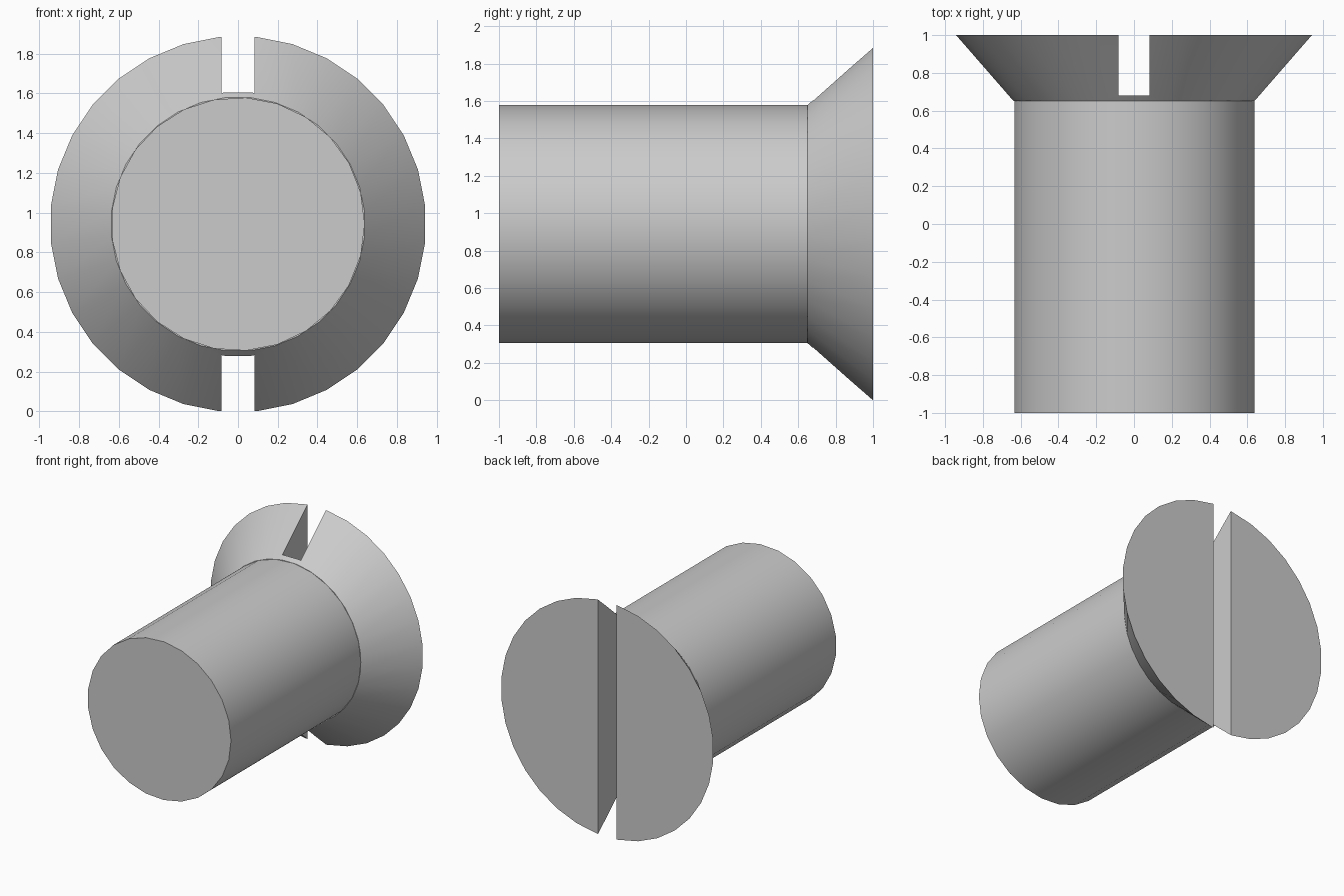
import bpy, bmesh, math

if "Cube" in bpy.data.objects:
    bpy.data.objects.remove(bpy.data.objects["Cube"])

AXIS_Z = 0.942

steel = bpy.data.materials.new("plain grey steel")
steel.use_nodes = True
GREY = (0.6, 0.6, 0.6, 1)
steel.diffuse_color = GREY
steel.node_tree.nodes["Principled BSDF"].inputs["Base Color"].default_value = GREY


def turned_part(name, sides, profile, offset=0.0):
    """Closed solid turned about the y axis; profile is (radius, y) pairs."""
    bm = bmesh.new()
    rings = []
    for r, y in profile:
        angles = [math.tau * (i + offset) / sides for i in range(sides)]
        rings.append([bm.verts.new((r * math.cos(a), y, AXIS_Z + r * math.sin(a)))
                      for a in angles])
    for lower, upper in zip(rings, rings[1:]):
        for i in range(sides):
            j = (i + 1) % sides
            bm.faces.new((lower[i], lower[j], upper[j], upper[i]))
    bm.faces.new(rings[0])
    bm.faces.new(rings[-1])
    bmesh.ops.recalc_face_normals(bm, faces=bm.faces)
    mesh = bpy.data.meshes.new(name)
    bm.to_mesh(mesh)
    bm.free()
    mesh.materials.append(steel)
    obj = bpy.data.objects.new(name, mesh)
    bpy.context.collection.objects.link(obj)
    return obj


def select_only(obj):
    bpy.ops.object.select_all(action='DESELECT')
    obj.select_set(True)
    bpy.context.view_layer.objects.active = obj


# Cylindrical shank and countersunk head
shank = turned_part("shank", 25, [(0.638, -1), (0.638, 0.65)])
head = turned_part("head", 32, [(0.64, 0.65), (0.9465, 1)], offset=0.5)

# Slot across the head
bpy.ops.mesh.primitive_cube_add(size=1, location=(0, 0.93, AXIS_Z))
cutter = bpy.context.object
cutter.name = "slot_cutter"
cutter.scale = (0.164, 0.5, 3)
cutter.data.materials.append(steel)
slot = head.modifiers.new("slot", 'BOOLEAN')
slot.operation = 'DIFFERENCE'
slot.solver = 'EXACT'
slot.object = cutter
select_only(head)
bpy.ops.object.modifier_apply(modifier=slot.name)
bpy.data.objects.remove(cutter)

# Rounded sides, crisp rims
for part in (shank, head):
    select_only(part)
    bpy.ops.object.shade_smooth_by_angle(angle=math.radians(30))
